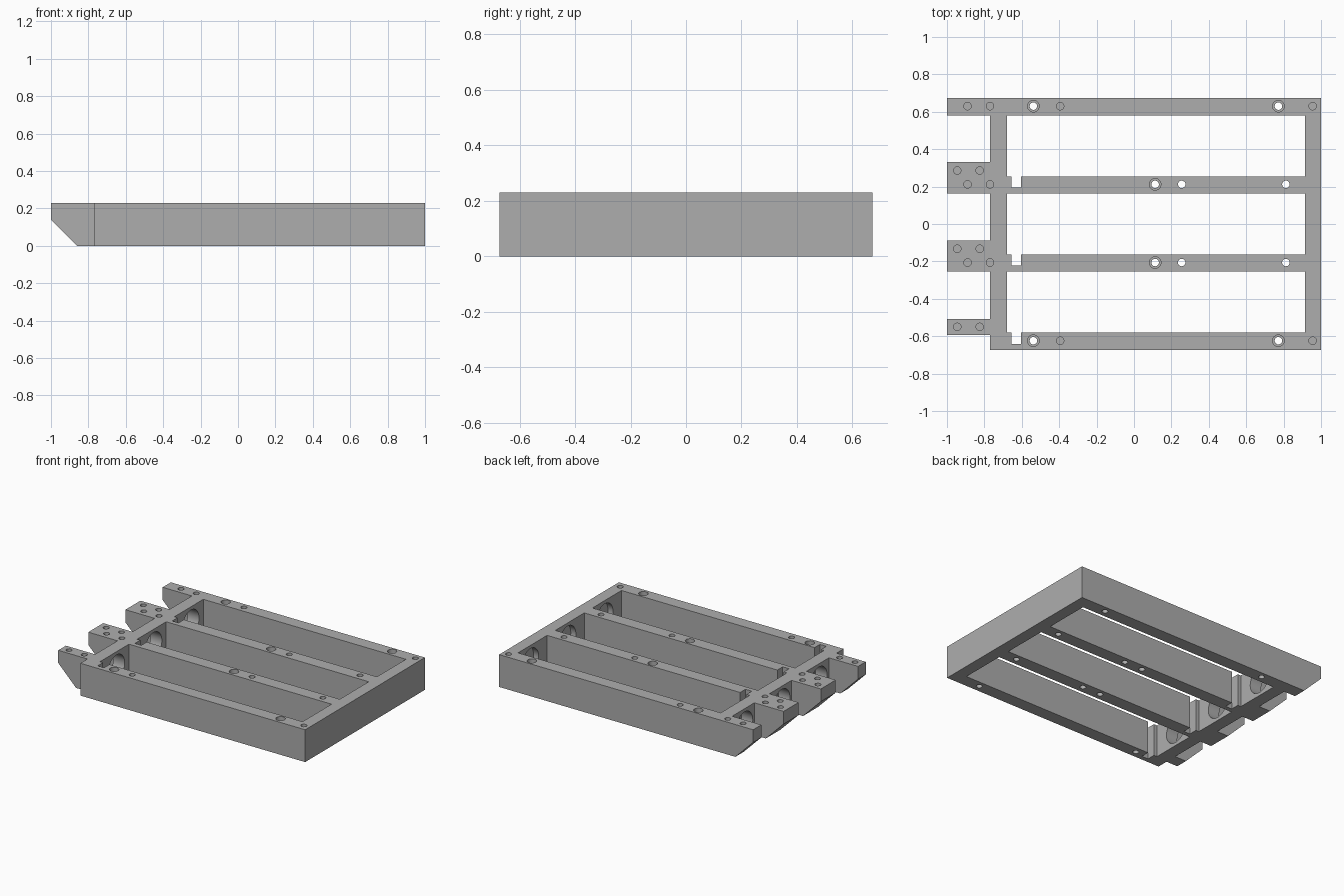
import bpy, bmesh, math
from mathutils import Matrix, Vector

if "Cube" in bpy.data.objects:
    bpy.data.objects.remove(bpy.data.objects["Cube"])

H = 0.23                                  # frame height
ROWS = [-0.627, -0.209, 0.209, 0.627]     # centre line of each long bar
HALF = 0.046                              # half width of a bar
WALL, TIP = -0.77, -1.0                   # outer wall face, lug tips

gray = bpy.data.materials.new("light gray")
gray.diffuse_color = (0.42, 0.42, 0.42, 1)
gray.use_nodes = True
gray.node_tree.nodes["Principled BSDF"].inputs["Base Color"].default_value = gray.diffuse_color


def prism(bm, pts, vec):
    """Extrude a closed outline of 3D points along vec."""
    face = bm.faces.new([bm.verts.new(p) for p in pts])
    ext = bmesh.ops.extrude_face_region(bm, geom=[face])["geom"]
    bmesh.ops.translate(bm, vec=vec, verts=[v for v in ext if isinstance(v, bmesh.types.BMVert)])


def upright(bm, pts, z0, z1):
    prism(bm, [(x, y, z0) for x, y in pts], (0, 0, z1 - z0))


def turned_hole(bm, x, y, rings, n=24):
    """Vertical hole from (radius, z) rings, capped at both ends."""
    loops = [[bm.verts.new((x + r * math.cos(2 * math.pi * i / n),
                            y + r * math.sin(2 * math.pi * i / n), z)) for i in range(n)]
             for r, z in rings]
    for a, b in zip(loops, loops[1:]):
        for i in range(n):
            bm.faces.new((a[i], a[(i + 1) % n], b[(i + 1) % n], b[i]))
    bm.faces.new(loops[0])
    bm.faces.new(loops[-1])


def bore(bm, x0, x1, y, z, r):
    """Cylinder along x."""
    n = 40
    prism(bm, [(x0, y + r * math.cos(2 * math.pi * i / n), z + r * math.sin(2 * math.pi * i / n))
               for i in range(n)], (x1 - x0, 0, 0))


def finish(bm, name):
    bmesh.ops.recalc_face_normals(bm, faces=bm.faces)
    me = bpy.data.meshes.new(name)
    bm.to_mesh(me)
    bm.free()
    me.materials.append(gray)
    ob = bpy.data.objects.new(name, me)
    bpy.context.collection.objects.link(ob)
    return ob


# Frame body: outline with the mounting lugs along the left edge
lugs = [(ROWS[0] + 0.034, ROWS[0] + 0.12), (ROWS[1] - HALF, ROWS[1] + 0.122),
        (ROWS[2] - HALF, ROWS[2] + 0.122), (ROWS[3] - HALF, ROWS[3] + HALF)]
edge = ROWS[3] + HALF
outline = [(1, edge), (1, -edge), (WALL, -edge)]
for lo, hi in lugs:
    outline += [(WALL, lo), (TIP, lo), (TIP, hi), (WALL, hi)]
outline.pop()                             # last lug runs flush into the bar
bm = bmesh.new()
upright(bm, outline, 0, H)
frame = finish(bm, "tray_frame")

# Bays between bars, each with a small notch in its lower bar
bm = bmesh.new()
for a, b in zip(ROWS, ROWS[1:]):
    lo, hi = a + HALF, b - HALF
    upright(bm, [(-0.68, lo), (-0.655, lo), (-0.655, lo - 0.06), (-0.605, lo - 0.06),
                 (-0.605, lo), (0.915, lo), (0.915, hi), (-0.68, hi)], -0.1, H + 0.1)
bays = finish(bm, "bay_cutter")

# Sloped underside of the lugs
bm = bmesh.new()
prism(bm, [(-1.1, -1, 0.24), (-0.76, -1, -0.1), (-1.1, -1, -0.1)], (0, 2, 0))
slope = finish(bm, "lug_slope_cutter")

# Round bores: through the left wall, blind pockets in the right wall
bm = bmesh.new()
for y in (-0.395, 0.023, 0.441):
    bore(bm, -0.80, -0.64, y, H / 2, 0.092)
    bore(bm, 0.88, 0.955, y, H / 2, 0.092)
bores = finish(bm, "bore_cutter")

# Vertical screw holes
top = H + 0.05
blind = [(0.02, H - 0.08), (0.02, top)]
through = [(0.02, -0.05), (0.02, top)]
stepped = [(0.02, -0.05), (0.02, H - 0.06), (0.031, H - 0.06), (0.031, top)]
bm = bmesh.new()
for y in ROWS[1:]:                        # lug holes on the bar line
    for x in (-0.89, -0.77):
        turned_hole(bm, x, y + 0.003, blind)
for y in ROWS[:3]:                        # lug holes beside the bar line
    for x in (-0.945, -0.825):
        turned_hole(bm, x, y + 0.077, blind)
for y in (ROWS[0], ROWS[3]):              # outer bars
    for x in (-0.538, 0.772):
        turned_hole(bm, x, y + 0.003, stepped)
    for x in (-0.395, 0.955):
        turned_hole(bm, x, y + 0.003, blind)
for y in ROWS[1:3]:                       # inner bars
    turned_hole(bm, 0.113, y + 0.003, stepped)
    for x in (0.255, 0.812):
        turned_hole(bm, x, y + 0.003, through)
holes = finish(bm, "screw_hole_cutter")

# Cut everything out of the frame
bpy.context.view_layer.objects.active = frame
frame.select_set(True)
for cutter in (bays, slope, bores, holes):
    mod = frame.modifiers.new(cutter.name, "BOOLEAN")
    mod.operation, mod.solver, mod.object = "DIFFERENCE", "EXACT", cutter
    bpy.ops.object.modifier_apply(modifier=mod.name)
    cutter.hide_render = True
    bpy.data.objects.remove(cutter)
bpy.ops.object.shade_smooth_by_angle(angle=math.radians(30))
